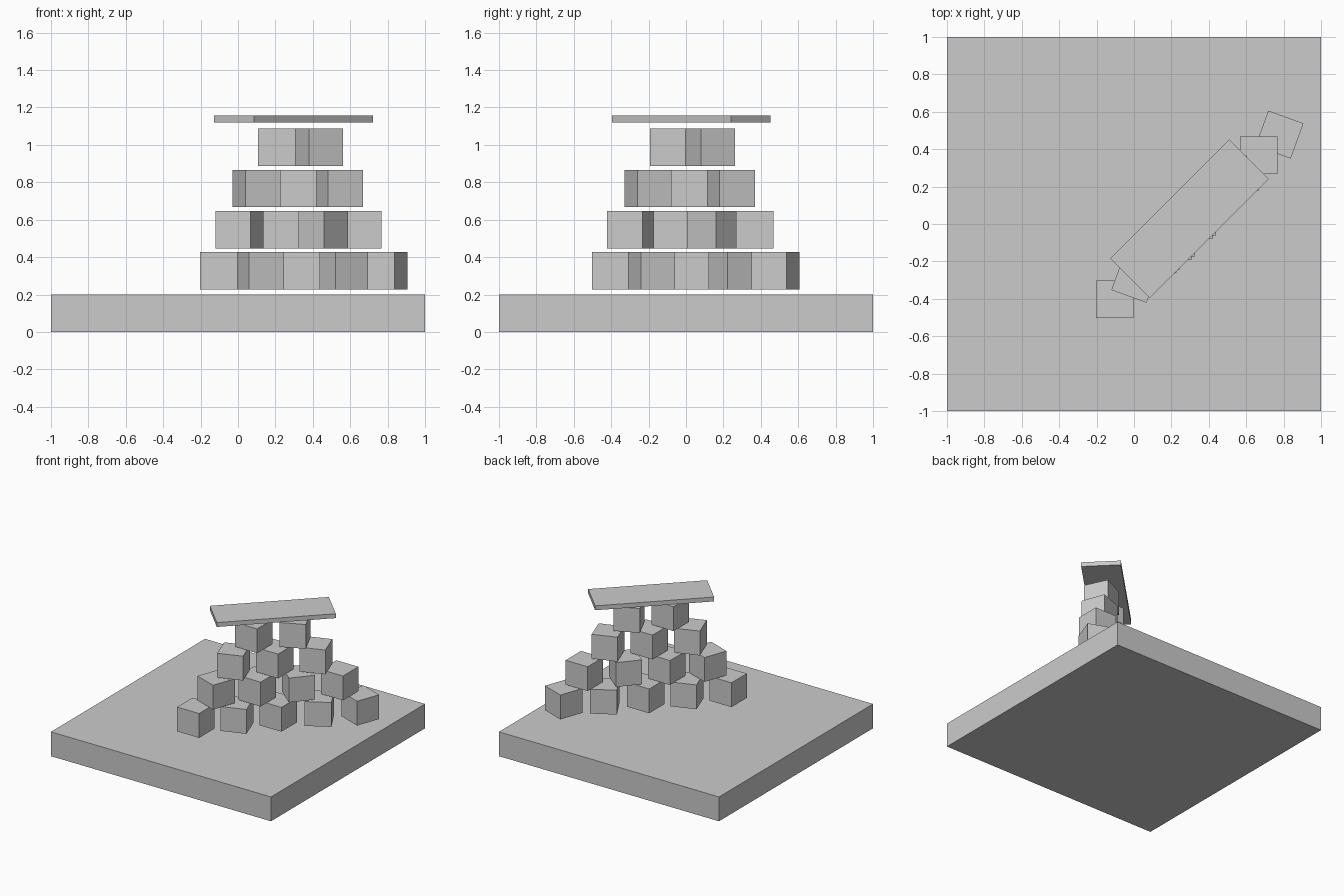
import bpy
from math import radians

if "Cube" in bpy.data.objects:
    bpy.data.objects.remove(bpy.data.objects["Cube"])


def box(name, size, center, angle=0):
    """Box of the given size, turned about z by angle in degrees."""
    bpy.ops.mesh.primitive_cube_add(size=1, location=center,
                                    rotation=(0, 0, radians(angle)))
    obj = bpy.context.object
    obj.name = name
    obj.scale = size
    return obj


# Ground slab
box("base_slab", (2, 2, 0.2), (0, 0, 0.1))

# Rows of loosely turned blocks along the diagonal: first block x, y, and turns
PITCH = 0.22
BLOCK = 0.2
rows = [
    (-0.102, -0.402, (0, 20, 0, 30, -20)),
    (0.007, -0.293, (-20, 0, -40, 0)),
    (0.100, -0.200, (20, 0, 20)),
    (0.208, -0.092, (0, 25)),
]
for r, (x, y, turns) in enumerate(rows):
    for i, turn in enumerate(turns):
        box(f"block_row{r + 1}_{i + 1}", (BLOCK,) * 3,
            (x + i * PITCH, y + i * PITCH, 0.327 + r * PITCH), turn)

# Plank floating on top of the stack
box("top_plank", (0.9, 0.3, 0.036), (0.297, 0.028, 1.139), 45)
